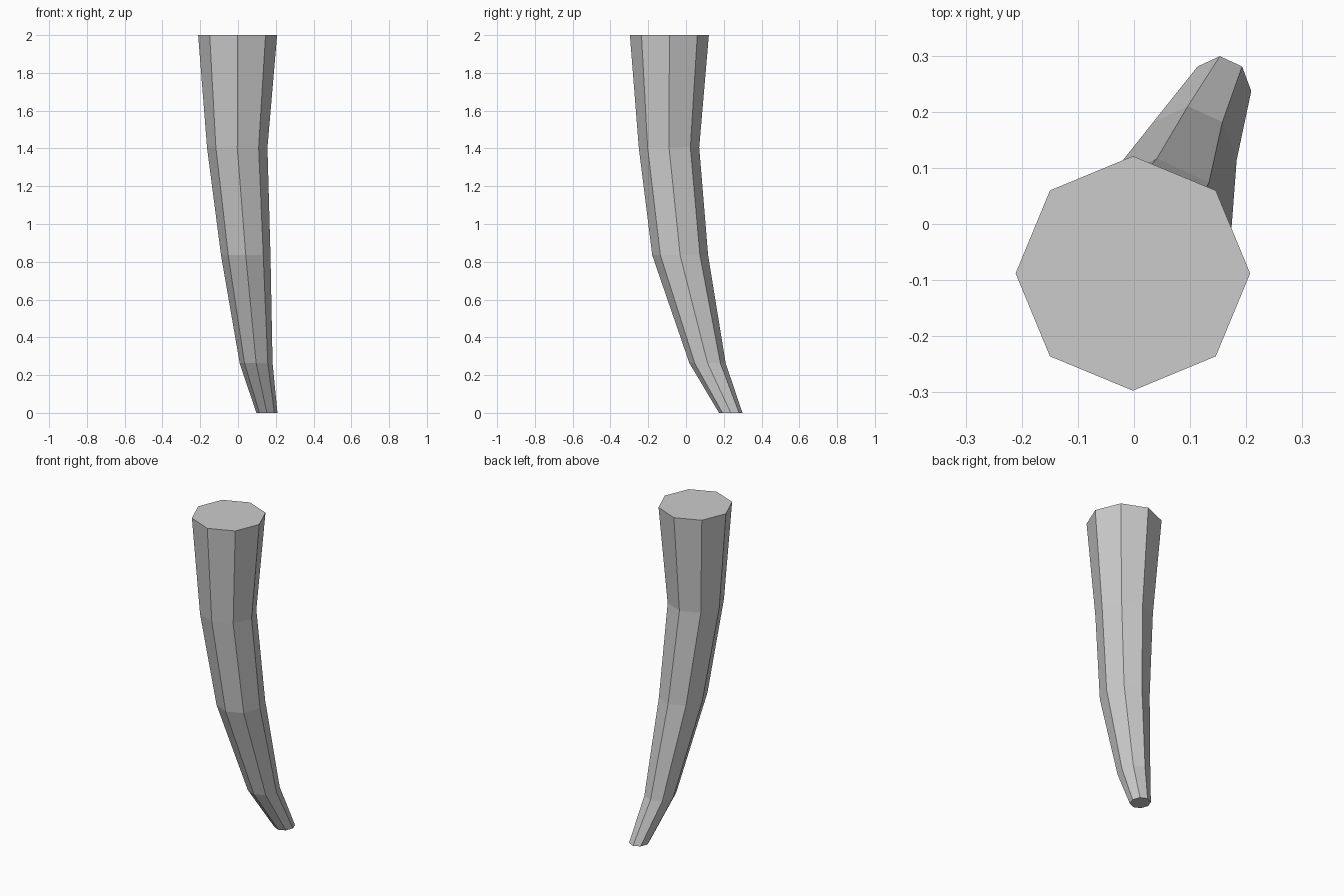
import bpy, bmesh
from math import sin, cos, pi

if "Cube" in bpy.data.objects:
    bpy.data.objects.remove(bpy.data.objects["Cube"])

SIDES = 8
# Each cross-section: z, centre x, centre y, radius x, radius y
RINGS = [
    (0.00, 0.153, 0.237, 0.056, 0.062),
    (0.263, 0.096, 0.114, 0.087, 0.096),
    (0.835, 0.041, -0.031, 0.131, 0.148),
    (1.405, -0.004, -0.090, 0.160, 0.160),
    (2.00, -0.002, -0.088, 0.209, 0.209),
]

# Curved tapering horn, lofted through octagonal rings and capped at both ends
bm = bmesh.new()
loops = []
for z, cx, cy, rx, ry in RINGS:
    loops.append([bm.verts.new((cx + rx * cos(2 * pi * i / SIDES),
                                cy + ry * sin(2 * pi * i / SIDES), z))
                  for i in range(SIDES)])
for low, high in zip(loops, loops[1:]):
    for i in range(SIDES):
        j = (i + 1) % SIDES
        bm.faces.new((low[i], low[j], high[j], high[i]))
bm.faces.new(loops[0][::-1])
bm.faces.new(loops[-1])

mesh = bpy.data.meshes.new("curved_horn")
bm.to_mesh(mesh)
bm.free()
horn = bpy.data.objects.new("curved_horn", mesh)
bpy.context.collection.objects.link(horn)
